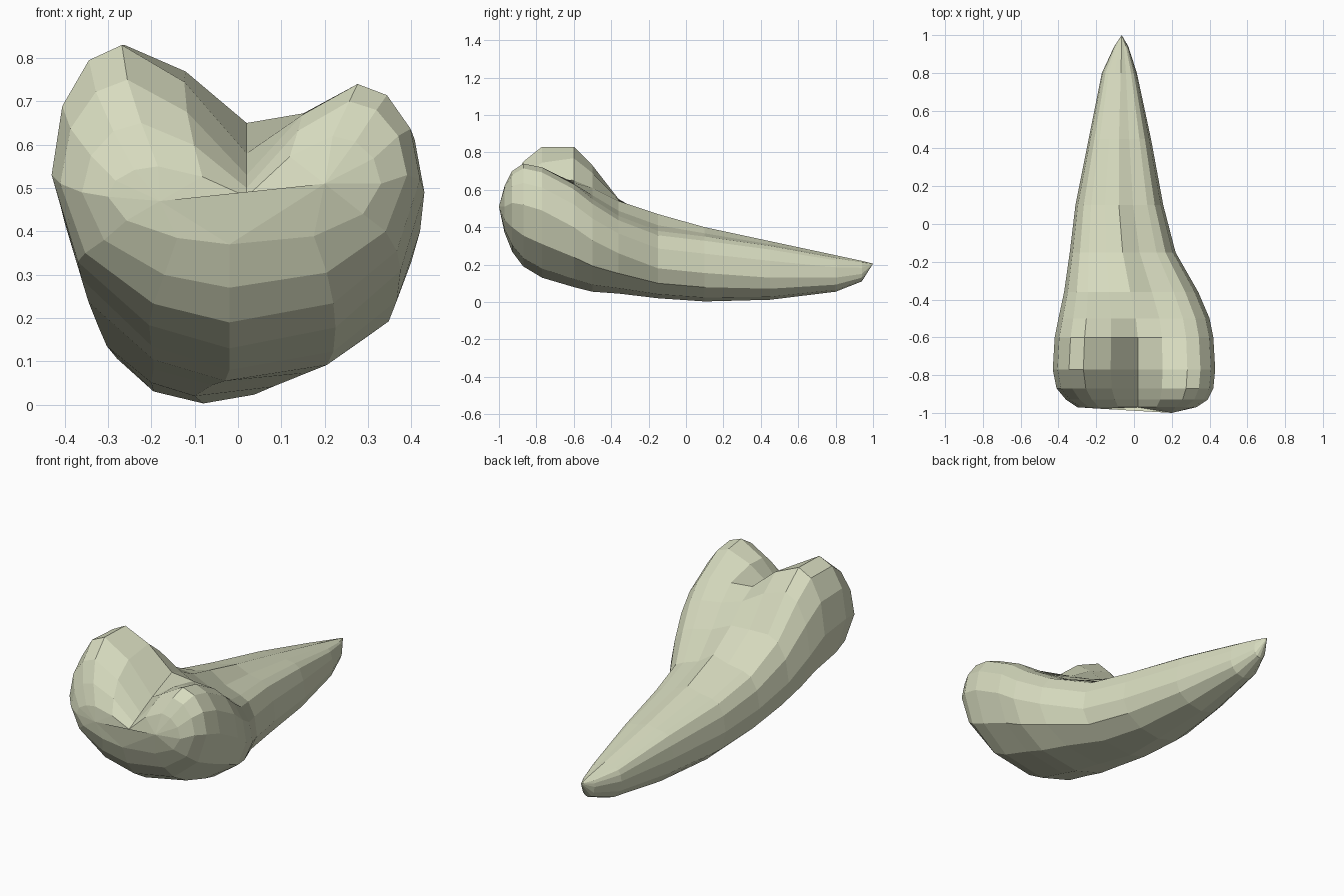
import bpy, bmesh
from math import sin, cos, radians

if "Cube" in bpy.data.objects:
    bpy.data.objects.remove(bpy.data.objects["Cube"])

# Cross-sections from the two-lobed crown (front) to the root (back):
# y, centre x, left x, right x, bottom z, left side z, right side z, left lobe z, valley z, right lobe z
SECTIONS = [
    (-0.97, 0.02, -0.30, 0.33, 0.37, 0.48, 0.51, 0.55, 0.48, 0.62),
    (-0.93, 0.02, -0.36, 0.39, 0.27, 0.49, 0.53, 0.65, 0.50, 0.70),
    (-0.87, 0.02, -0.41, 0.42, 0.19, 0.51, 0.52, 0.75, 0.53, 0.74),
    (-0.77, 0.02, -0.43, 0.43, 0.13, 0.53, 0.49, 0.83, 0.58, 0.72),
    (-0.60, 0.02, -0.42, 0.42, 0.08, 0.50, 0.40, 0.83, 0.65, 0.63),
    (-0.50, 0.01, -0.40, 0.40, 0.055, 0.42, 0.33, 0.73, 0.61, 0.55),
    (-0.36, -0.02, -0.37, 0.34, 0.045, 0.32, 0.26, 0.55, 0.54, 0.46),
    (-0.15, -0.06, -0.34, 0.22, 0.02, 0.25, 0.18, 0.43, 0.47, 0.38),
    (0.10, -0.08, -0.31, 0.155, 0.003, 0.21, 0.155, 0.37, 0.40, 0.35),
    (0.45, -0.08, -0.24, 0.09, 0.012, 0.18, 0.13, 0.31, 0.325, 0.30),
    (0.80, -0.07, -0.17, 0.015, 0.055, 0.17, 0.13, 0.235, 0.25, 0.235),
    (0.94, -0.065, -0.105, -0.03, 0.11, 0.175, 0.15, 0.212, 0.22, 0.212),
]
LOBE = 0.64  # how far out each lobe crest sits


def half_outline(xm, xs, zb, zs, zl, zv):
    """One side of a section, from the keel up over the lobe to the valley."""
    pts = []
    for a in (0, 30, 60):
        pts.append((xm + (xs - xm) * sin(radians(a)), zs - (zs - zb) * cos(radians(a))))
    xl = xm + (xs - xm) * LOBE
    for a in (0, 32, 62, 90):
        pts.append((xl + (xs - xl) * cos(radians(a)), zs + (zl - zs) * sin(radians(a))))
    pts.append((xm + (xl - xm) * 0.5, zv + (zl - zv) * 0.66))
    pts.append((xm, zv))
    return pts


bm = bmesh.new()
rings = []
for y, xm, xl, xr, zb, zsl, zsr, zl, zv, zr in SECTIONS:
    keel = xm if y > 0 else xm - 0.04
    right = half_outline(xm, xr, zb, zsr, zr, zv)
    left = half_outline(xm, xl, zb, zsl, zl, zv)
    right[0] = (keel, zb)
    outline = right + left[-2:0:-1]
    rings.append([bm.verts.new((x, y, z)) for x, z in outline])

# Skin between neighbouring sections
n = len(rings[0])
for a, b in zip(rings, rings[1:]):
    for i in range(n):
        j = (i + 1) % n
        bm.faces.new((a[i], a[j], b[j], b[i]))

# Blunt front with two slight bulges, and the pointed root tip
mid_r = bm.verts.new((0.20, -1.0, 0.51))
mid_l = bm.verts.new((-0.18, -0.978, 0.47))
front = rings[0]
half = n // 2
for i in range(n):
    centre = mid_r if i < half else mid_l
    bm.faces.new((front[(i + 1) % n], front[i], centre))
bm.faces.new((front[0], mid_l, mid_r))
bm.faces.new((front[half], mid_r, mid_l))
tip = bm.verts.new((-0.065, 1.0, 0.205))
for i in range(n):
    bm.faces.new((rings[-1][i], rings[-1][(i + 1) % n], tip))

bmesh.ops.recalc_face_normals(bm, faces=bm.faces)
mesh = bpy.data.meshes.new("tooth")
bm.to_mesh(mesh)
bm.free()
tooth = bpy.data.objects.new("tooth", mesh)
bpy.context.collection.objects.link(tooth)

# Bone colour
bone = bpy.data.materials.new("bone")
bone.diffuse_color = (0.68, 0.71, 0.52, 1)
bone.use_nodes = True
bone.node_tree.nodes["Principled BSDF"].inputs["Base Color"].default_value = bone.diffuse_color
mesh.materials.append(bone)
